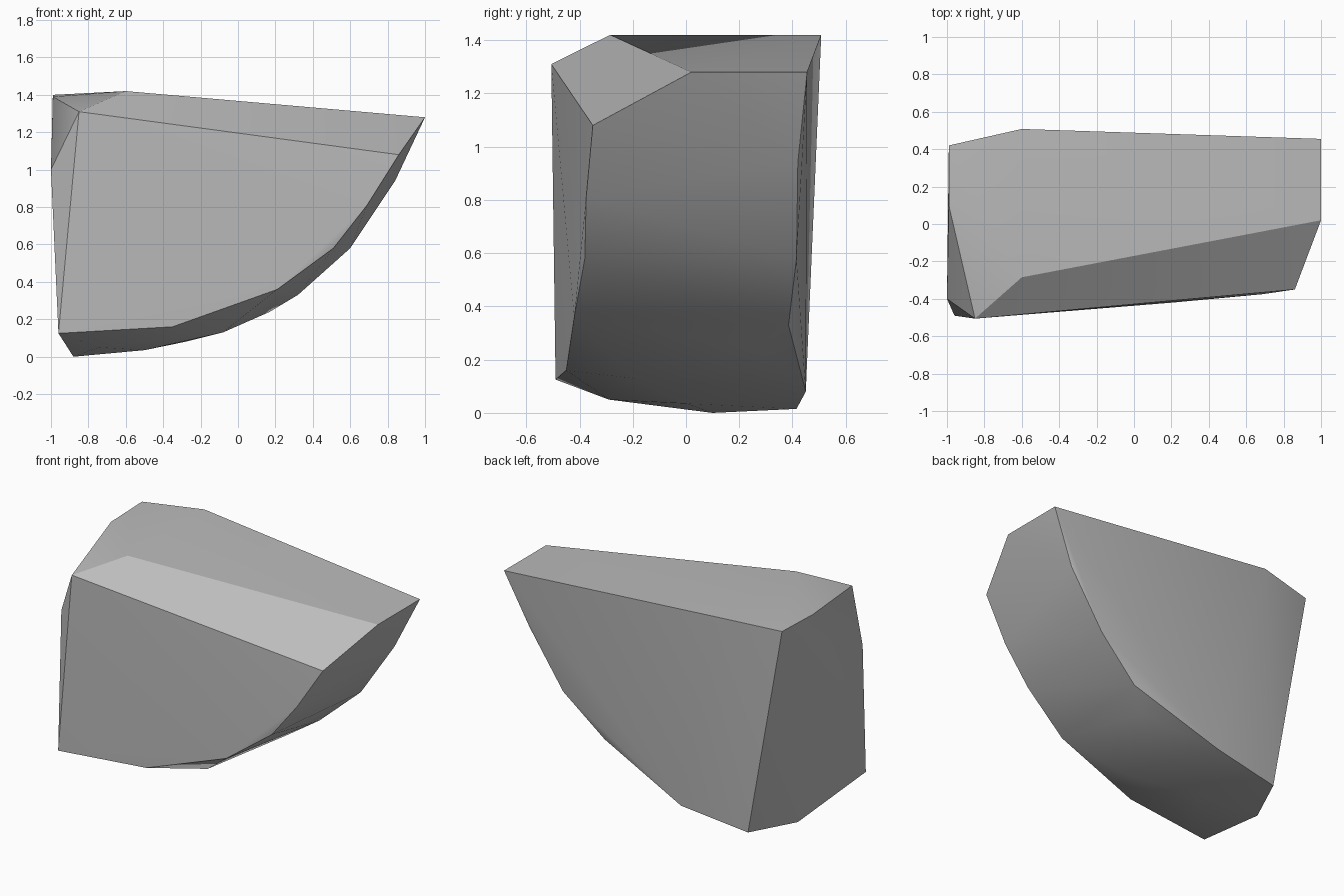
import bpy
import bmesh
import math

cube = bpy.data.objects.get("Cube")
if cube:
    bpy.data.objects.remove(cube, do_unlink=True)

# One plain stone colour
stone = bpy.data.materials.new("stone_grey")
stone.use_nodes = True
grey = (0.5, 0.5, 0.5, 1)
stone.diffuse_color = grey
stone.node_tree.nodes["Principled BSDF"].inputs["Base Color"].default_value = grey

# Flat top and the sloped edge along its front
top_corners = [(-.6, -.285, 1.42), (-.6, .508, 1.42), (1, .02, 1.28),
               (1, .455, 1.28), (-.99, .42, 1.4)]
# Outline of the flat front face
front_outline = [(-.85, -.506, 1.31), (.86, -.35, 1.08), (.69, -.375, .81),
                 (.51, -.38, .58), (.21, -.42, .36), (-.35, -.45, .16),
                 (-.96, -.49, .125)]
# Curved lower edge of the back
back_curve = [(.84, .42, .94), (.6, .415, .58), (.32, .385, .33),
              (-.28, .45, .08), (-.74, .415, .015)]
# Rounded underside
belly = [(.17, .27, .24), (-.08, -.2, .13), (-.5, 0, .035),
         (-.74, -.29, .05), (-.88, .1, 0)]
# Broken end
end_face = [(-1, -.4, 1.0), (-.99, .1, 1.39)]

# Wrap the outlines in one faceted body
bm = bmesh.new()
for outline in (top_corners, front_outline, back_curve, belly, end_face):
    for point in outline:
        bm.verts.new(point)
hull = bmesh.ops.convex_hull(bm, input=bm.verts[:])
loose = [v for v in bm.verts if not v.link_faces]
bmesh.ops.delete(bm, geom=loose, context='VERTS')
bmesh.ops.dissolve_limit(bm, angle_limit=math.radians(1),
                         verts=bm.verts[:], edges=bm.edges[:])
bmesh.ops.recalc_face_normals(bm, faces=bm.faces[:])

mesh = bpy.data.meshes.new("rock")
bm.to_mesh(mesh)
bm.free()
mesh.materials.append(stone)
rock = bpy.data.objects.new("rock", mesh)
bpy.context.collection.objects.link(rock)

# Soft curves with crisp broken edges
bpy.ops.object.select_all(action='DESELECT')
rock.select_set(True)
bpy.context.view_layer.objects.active = rock
bpy.ops.object.shade_smooth_by_angle(angle=math.radians(30))
